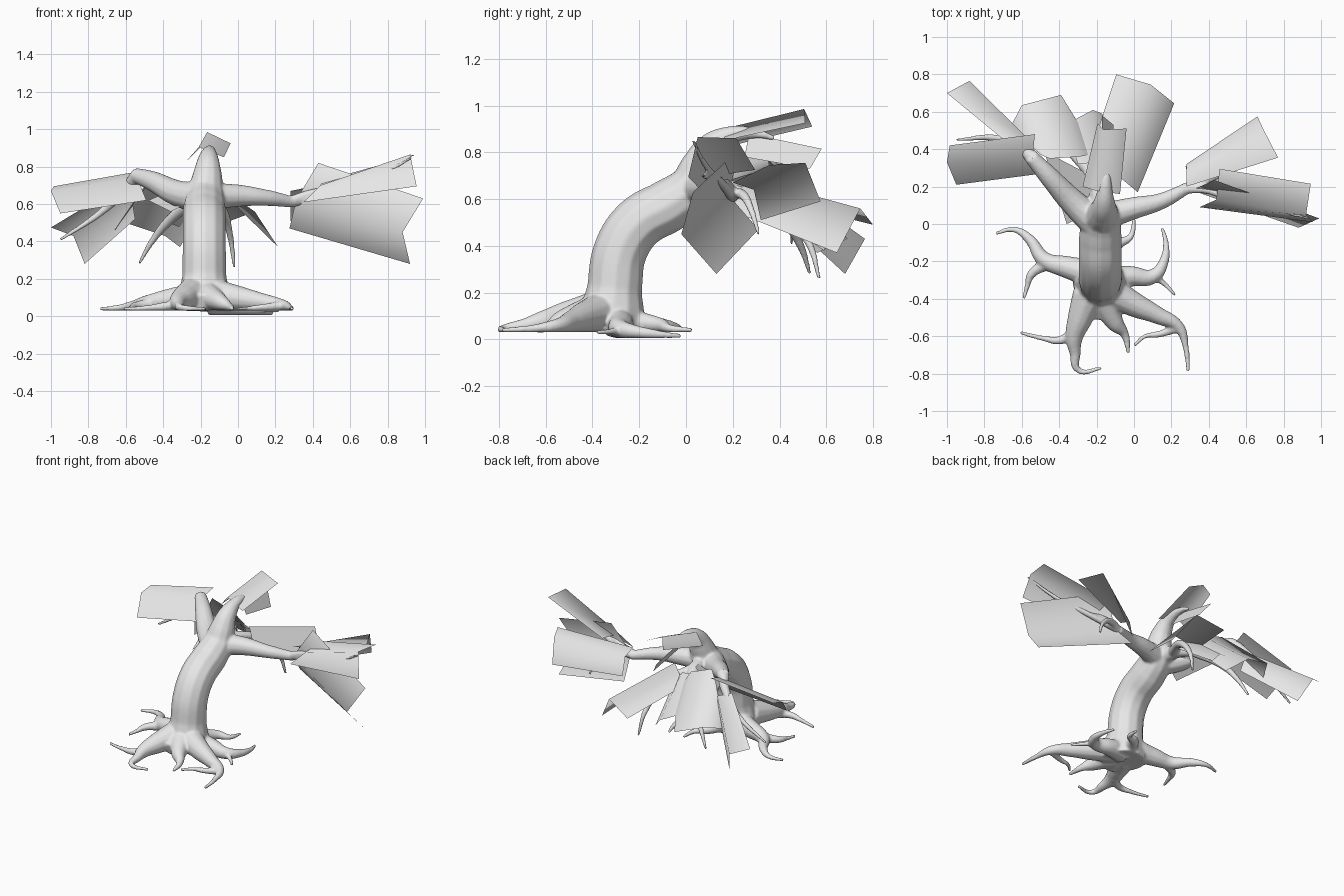
import bpy
import bmesh

cube = bpy.data.objects.get("Cube")
if cube:
    bpy.data.objects.remove(cube, do_unlink=True)

grey = bpy.data.materials.new("pale grey")
grey.use_nodes = True
grey.diffuse_color = (.8, .8, .8, 1)
grey.node_tree.nodes["Principled BSDF"].inputs["Base Color"].default_value = (.8, .8, .8, 1)

limbs = []


def tube(name, points, radii):
    """Round limb along a smooth path, with one radius for each point."""
    curve = bpy.data.curves.new(name, "CURVE")
    curve.dimensions = "3D"
    curve.bevel_depth = 1
    curve.bevel_resolution = 4
    curve.resolution_u = 8
    curve.use_fill_caps = True
    spline = curve.splines.new("BEZIER")
    spline.bezier_points.add(len(points) - 1)
    for knot, position, radius in zip(spline.bezier_points, points, radii):
        knot.co = position
        knot.radius = radius
        knot.handle_left_type = knot.handle_right_type = "AUTO"
    limb = bpy.data.objects.new(name, curve)
    bpy.context.collection.objects.link(limb)
    limbs.append(limb)


def tapered(name, start_radius, end_radius, *points):
    """Limb whose radius shrinks evenly from start to end."""
    last = len(points) - 1
    radii = [start_radius + (end_radius - start_radius) * i / last for i in range(last + 1)]
    tube(name, points, radii)


def root(name, start_radius, *flat_points, floor=.03):
    """Limb resting on a floor height, thinning quickly at first."""
    last = len(flat_points) - 1
    tip = .01
    radii = [tip + (start_radius - tip) * (1 - i / last) ** 1.5 for i in range(last + 1)]
    points = [(x, y, floor + radius) for (x, y), radius in zip(flat_points, radii)]
    tube(name, points, radii)


def leaf_card(name, outer_row, inner_row):
    """Thin folded sheet spanning two matching rows of points."""
    mesh = bpy.data.meshes.new(name)
    bm = bmesh.new()
    outer = [bm.verts.new(p) for p in outer_row]
    inner = [bm.verts.new(p) for p in inner_row]
    for i in range(len(outer) - 1):
        face = bm.faces.new((outer[i], outer[i + 1], inner[i + 1], inner[i]))
        face.smooth = True
    bmesh.ops.recalc_face_normals(bm, faces=bm.faces)
    if sum(face.normal.z for face in bm.faces) < 0:
        bmesh.ops.reverse_faces(bm, faces=bm.faces)
    bm.to_mesh(mesh)
    bm.free()
    mesh.materials.append(grey)
    card = bpy.data.objects.new(name, mesh)
    bpy.context.collection.objects.link(card)


# Leaning trunk, ending in the crown branch
tube("trunk",
     [(-.18, -.32, .035), (-.18, -.315, .11), (-.18, -.305, .22), (-.18, -.28, .38),
      (-.18, -.2, .5), (-.18, -.07, .575), (-.175, .02, .645), (-.165, .06, .74),
      (-.16, .1, .815), (-.155, .18, .87), (-.15, .3, .88), (-.15, .38, .86)],
     [.15, .14, .118, .116, .116, .115, .105, .083, .064, .041, .022, .01])

# Branches and hanging twigs
tapered("right_branch", .085, .04,
        (-.2, .0, .63), (-.33, .12, .66), (-.45, .25, .72), (-.55, .36, .755))
tapered("right_branch_twig", .04, .009,
        (-.54, .35, .75), (-.6, .41, .68), (-.74, .46, .55), (-.95, .45, .41))
tapered("left_branch", .075, .03,
        (-.16, .04, .64), (.0, .085, .645), (.14, .12, .635), (.3, .2, .61))
tapered("left_front_twig", .028, .008,
        (.28, .19, .615), (.4, .18, .66), (.58, .1, .69), (.78, .07, .7))
tapered("left_high_twig", .026, .008,
        (.3, .2, .61), (.5, .16, .66), (.75, .08, .75), (.93, .03, .85))
tapered("left_hanging_twig", .028, .009,
        (.29, .19, .615), (.4, .24, .62), (.5, .28, .55), (.55, .31, .45))
tapered("back_branch", .06, .03,
        (-.18, .0, .64), (-.2, .18, .64), (-.26, .32, .6))
tapered("back_right_twig", .035, .009,
        (-.25, .3, .61), (-.38, .43, .5), (-.46, .49, .4), (-.53, .53, .28))
tapered("back_left_twig", .035, .009,
        (-.19, .16, .64), (-.09, .36, .58), (-.04, .52, .42), (-.02, .57, .26))

# Spreading roots and their forks
tapered("root_flare", .1, .045, (-.18, -.33, .13), (-.19, -.42, .1), (-.2, -.5, .075))
root("right_root", .08,
     (-.2, -.27), (-.36, -.23), (-.48, -.19), (-.56, -.08), (-.64, -.03), (-.74, -.05))
root("right_root_fork", .035, (-.46, -.21), (-.55, -.27), (-.57, -.33), (-.59, -.4))
root("front_right_root", .09,
     (-.24, -.38), (-.29, -.51), (-.32, -.61), (-.315, -.69), (-.3, -.78), (-.17, -.77))
root("front_right_fork", .035, (-.3, -.56), (-.39, -.62), (-.49, -.61), (-.61, -.58))
root("front_root", .08, (-.17, -.4), (-.1, -.53), (-.05, -.59), (-.03, -.69))
root("front_left_root", .09,
     (-.15, -.35), (.0, -.43), (.13, -.49), (.24, -.55), (.275, -.65), (.29, -.79))
root("front_left_fork", .025, (.22, -.56), (.13, -.59), (.06, -.6), (.0, -.65))
root("left_root", .075,
     (-.15, -.3), (-.02, -.28), (.1, -.28), (.16, -.2), (.17, -.1), (.15, -.02),
     floor=.005)
root("left_root_fork", .025, (.09, -.28), (.15, -.31), (.22, -.38), floor=.02)
root("back_root", .05, (-.16, -.24), (-.09, -.11), (-.02, -.07), (.0, .03))

# Merge trunk, branches and roots into one smooth skin
bpy.ops.object.select_all(action="DESELECT")
for limb in limbs:
    limb.select_set(True)
bpy.context.view_layer.objects.active = limbs[0]
bpy.ops.object.convert(target="MESH")
bpy.ops.object.join()
tree = bpy.context.view_layer.objects.active
tree.name = "trunk_branches_and_roots"
remesh = tree.modifiers.new("merge", "REMESH")
remesh.mode = "VOXEL"
remesh.voxel_size = .008
soften = tree.modifiers.new("soften", "SMOOTH")
soften.factor = .5
soften.iterations = 8
for modifier in ("merge", "soften"):
    bpy.ops.object.modifier_apply(modifier=modifier)
tree.data.materials.clear()
tree.data.materials.append(grey)
bpy.ops.object.shade_smooth()

# Leaf cards at the branch ends
leaf_card("crown_leaf",
          [(-.195, .54, .91), (-.165, .505, .985), (-.04, .51, .925)],
          [(-.275, .2, .83), (-.21, .18, .905), (-.075, .16, .85)])
leaf_card("crown_side_leaf",
          [(-.17, .58, .815), (-.11, .53, .73)],
          [(-.17, .27, .88), (-.11, .25, .78)])
leaf_card("right_leaf",
          [(-.985, .42, .695), (-1, .33, .67), (-.95, .21, .55)],
          [(-.53, .48, .775), (-.54, .38, .745), (-.49, .27, .62)])
leaf_card("far_right_leaf",
          [(-1, .7, .475), (-.88, .765, .43), (-.82, .68, .28)],
          [(-.66, .42, .68), (-.57, .46, .65), (-.55, .42, .52)])
leaf_card("back_right_leaf",
          [(-.66, .52, .46), (-.6, .635, .5), (-.39, .69, .43), (-.31, .56, .37)],
          [(-.5, .37, .68), (-.45, .35, .77), (-.29, .36, .71), (-.2, .38, .56)])
leaf_card("inner_right_leaf",
          [(-.48, .39, .62), (-.27, .28, .71)],
          [(-.36, .0, .56), (-.18, .08, .65)])
leaf_card("back_hanging_leaf",
          [(-.37, .53, .5), (-.22, .61, .44), (-.17, .59, .38)],
          [(-.3, .32, .68), (-.2, .33, .67), (-.12, .3, .58)])
leaf_card("back_left_leaf",
          [(-.095, .8, .49), (.09, .745, .56), (.215, .645, .37)],
          [(-.24, .36, .6), (-.1, .27, .69), (.02, .17, .56)])
leaf_card("left_back_leaf",
          [(.66, .575, .59), (.69, .51, .755), (.77, .355, .745)],
          [(.28, .32, .51), (.28, .29, .64), (.28, .2, .67)])
leaf_card("left_high_leaf",
          [(.945, .215, .86), (.92, .05, .865), (.955, .01, .695)],
          [(.457, .295, .725), (.44, .13, .7), (.35, .09, .61)])
leaf_card("left_front_leaf",
          [(.99, .03, .63), (.88, -.02, .45), (.92, .13, .28)],
          [(.43, .235, .82), (.31, .18, .62), (.275, .31, .47)])
